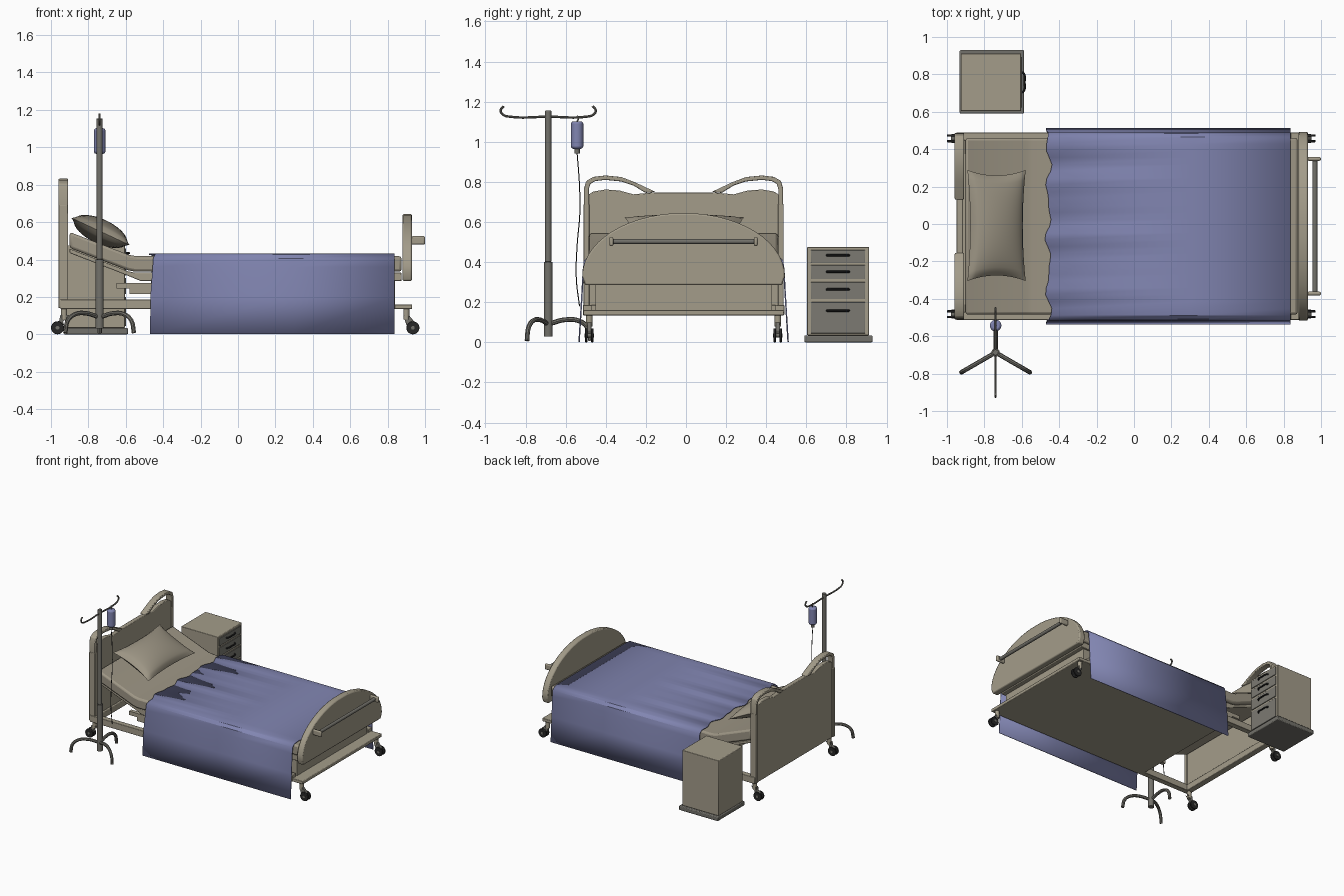
import bpy, bmesh, math
from mathutils import Vector, Matrix

cube = bpy.data.objects.get("Cube")
if cube:
    bpy.data.objects.remove(cube, do_unlink=True)

YC = -0.012  # centre line of the bed
made = []


def material(name, rgb):
    m = bpy.data.materials.new(name)
    m.use_nodes = True
    m.diffuse_color = (*rgb, 1)
    m.node_tree.nodes["Principled BSDF"].inputs["Base Color"].default_value = (*rgb, 1)
    return m


BEIGE = material("beige", (0.37, 0.335, 0.255))
LINEN = material("linen", (0.34, 0.305, 0.235))
BLUE = material("blanket blue", (0.22, 0.235, 0.44))
STEEL = material("grey metal", (0.17, 0.165, 0.145))
DRAWER = material("drawer grey", (0.2, 0.195, 0.17))
BLACK = material("black", (0.02, 0.02, 0.02))


def finish(name, bm, mat, bevel=0):
    bmesh.ops.recalc_face_normals(bm, faces=bm.faces)
    me = bpy.data.meshes.new(name)
    bm.to_mesh(me)
    bm.free()
    me.materials.append(mat)
    ob = bpy.data.objects.new(name, me)
    bpy.context.collection.objects.link(ob)
    if bevel:
        b = ob.modifiers.new("bevel", "BEVEL")
        b.width, b.segments = bevel, 2
    made.append(ob)
    return ob


def prism(name, pts, axis, a, b, mat, bevel=0):
    """Extrude a profile along x (profile y,z) or along y (profile x,z)."""
    bm = bmesh.new()
    at = (lambda p: (a, p[0], p[1])) if axis == "x" else (lambda p: (p[0], a, p[1]))
    face = bm.faces.new([bm.verts.new(at(p)) for p in pts])
    new = bmesh.ops.extrude_face_region(bm, geom=[face])["geom"]
    step = Vector((b - a, 0, 0) if axis == "x" else (0, b - a, 0))
    bmesh.ops.translate(bm, vec=step, verts=[v for v in new if isinstance(v, bmesh.types.BMVert)])
    return finish(name, bm, mat, bevel)


def box(name, x0, x1, y0, y1, z0, z1, mat, bevel=0):
    return prism(name, [(x0, z0), (x1, z0), (x1, z1), (x0, z1)], "y", y0, y1, mat, bevel)


def cyl(name, a, b, r, mat, bevel=0, seg=20):
    a, b = Vector(a), Vector(b)
    bm = bmesh.new()
    turn = (b - a).to_track_quat("Z", "Y").to_matrix().to_4x4()
    bmesh.ops.create_cone(bm, cap_ends=True, segments=seg, radius1=r, radius2=r,
                          depth=(b - a).length, matrix=Matrix.Translation((a + b) / 2) @ turn)
    return finish(name, bm, mat, bevel)


def tube(name, pts, r, mat):
    cu = bpy.data.curves.new(name, "CURVE")
    cu.dimensions, cu.bevel_depth, cu.bevel_resolution = "3D", r, 2
    cu.use_fill_caps, cu.resolution_u = True, 6
    sp = cu.splines.new("BEZIER")
    sp.bezier_points.add(len(pts) - 1)
    for bp, p in zip(sp.bezier_points, pts):
        bp.co = p
        bp.handle_left_type = bp.handle_right_type = "AUTO"
    tmp = bpy.data.objects.new(name, cu)
    bpy.context.collection.objects.link(tmp)
    me = bpy.data.meshes.new_from_object(tmp.evaluated_get(bpy.context.evaluated_depsgraph_get()))
    bpy.data.objects.remove(tmp, do_unlink=True)
    me.materials.clear()
    me.materials.append(mat)
    ob = bpy.data.objects.new(name, me)
    bpy.context.collection.objects.link(ob)
    made.append(ob)


def symmetric(half):
    return [(YC + y, z) for y, z in half] + [(YC - y, z) for y, z in reversed(half)]


# Headboard: panel plus a looped grip at each side
panel = [(0.48, 0.14), (0.495, 0.16), (0.495, 0.7), (0.485, 0.73), (0.45, 0.752),
         (0.39, 0.762), (0.32, 0.757), (0.25, 0.738), (0.14, 0.748)]
prism("headboard", symmetric(panel), "x", -0.95, -0.915, BEIGE, 0.004)
outer = [(0.496, 0.68), (0.496, 0.77), (0.485, 0.805), (0.45, 0.825), (0.39, 0.832),
         (0.31, 0.824), (0.24, 0.797), (0.14, 0.75)]
inner = [(0.19, 0.745), (0.25, 0.782), (0.31, 0.802), (0.39, 0.81), (0.44, 0.804),
         (0.465, 0.79), (0.472, 0.765), (0.472, 0.68)]
for s, side in ((1, "left"), (-1, "right")):
    prism(side + "_headboard_grip", [(YC + s * y, z) for y, z in outer + inner],
          "x", -0.96, -0.908, BEIGE, 0.005)
    y = YC + s * 0.484
    box(side + "_headboard_post", -0.96, -0.908, y - 0.014, y + 0.014, 0.14, 0.69, BEIGE, 0.004)

# Footboard: arched panel with a push rail
arch = [(0.49, 0.285)] + [(0.505 * math.cos(t), 0.33 + 0.315 * math.sin(t))
                          for t in [math.pi / 2 * i / 14 for i in range(14)]]
prism("footboard", symmetric(arch), "x", 0.88, 0.93, BEIGE, 0.008)
for y in (-0.372, 0.348):
    box("rail_bracket", 0.925, 1.0, y - 0.01, y + 0.01, 0.48, 0.525, BEIGE, 0.008)
cyl("push_rail", (0.967, -0.372, 0.503), (0.967, 0.348, 0.503), 0.013, STEEL)

# Base frame
box("base_slab", -0.5, 0.93, YC - 0.5, YC + 0.5, 0.135, 0.16, BEIGE, 0.004)
box("base_core", -0.45, 0.84, YC - 0.44, YC + 0.44, 0.16, 0.29, BEIGE)
box("head_cross_rail", -0.95, -0.9, YC - 0.5, YC + 0.5, 0.135, 0.185, BEIGE, 0.004)
for s in (1, -1):
    y = YC + s * 0.48
    box("side_rail", -0.95, 0.84, y - 0.022, y + 0.022, 0.135, 0.187, BEIGE, 0.004)
    y = YC + s * 0.42
    box("lift_bracket", -0.65, -0.44, y - 0.015, y + 0.015, 0.245, 0.275, BEIGE)
    box("lift_foot", -0.58, -0.44, y - 0.015, y + 0.015, 0.215, 0.245, BEIGE)

# Mattress and its raised backrest board
prism("mattress", [(-0.9, 0.547), (-0.58, 0.424), (-0.54, 0.418), (0.875, 0.418), (0.875, 0.335),
                   (-0.55, 0.335), (-0.59, 0.343), (-0.9, 0.462)],
      "y", YC - 0.473, YC + 0.473, LINEN, 0.014)
prism("mattress_board", [(-0.9, 0.458), (-0.59, 0.338), (-0.55, 0.33), (0.875, 0.33), (0.875, 0.285),
                         (-0.52, 0.285), (-0.58, 0.31), (-0.9, 0.435)],
      "y", YC - 0.455, YC + 0.455, BEIGE, 0.004)

# Blanket: draped cross-section with a wavy edge at the head end
drape = [(0.44, 0.429), (0.475, 0.424), (0.494, 0.405), (0.5, 0.36), (0.509, 0.2), (0.521, 0.002)]
section = [(-y, z) for y, z in reversed(drape)]
section += [(-0.44 + 0.88 * i / 24, 0.429) for i in range(1, 24)] + drape
bm = bmesh.new()
rows = []
for y, z in section:
    wave = 0.012 * math.sin(y * 24) + 0.008 * math.sin(y * 41 + 1)
    start = -0.458 + (wave if z > 0.35 else 0.01 * math.sin(z * 15) - 0.012)
    rows.append([bm.verts.new((x, YC + y, z)) for x in (start, 0.3, 0.838)])
for r0, r1 in zip(rows, rows[1:]):
    for i in range(2):
        bm.faces.new((r0[i], r0[i + 1], r1[i + 1], r1[i]))
blanket = finish("blanket", bm, BLUE)
thick = blanket.modifiers.new("thickness", "SOLIDIFY")
thick.thickness, thick.offset = 0.007, 0

# Pillow: two puffed grids with drawn-out corners, sharing one seam
bm = bmesh.new()
for s in (1, -1):
    grid = bmesh.ops.create_grid(bm, x_segments=18, y_segments=24, size=1)["verts"]
    for v in grid:
        u, w = v.co.x, v.co.y
        puff = max(0, (1 - u ** 2) * (1 - w ** 2)) ** 0.5
        v.co = (0.172 * u * (1 - 0.1 * (1 - w * w)), 0.297 * w * (1 - 0.1 * (1 - u * u)), s * 0.066 * puff)
bmesh.ops.remove_doubles(bm, verts=bm.verts, dist=0.0005)
pillow = finish("pillow", bm, LINEN)
pillow.location = (-0.735, -0.008, 0.55)
pillow.rotation_euler = (0, math.radians(25), 0)

# Casters
for x, out in ((-0.93, -0.035), (0.9, 0.035)):
    for s in (1, -1):
        y, wx = YC + s * 0.47, x + out
        cyl("caster_stem", (x, y, 0.08), (x, y, 0.14), 0.016, BEIGE)
        prism("caster_fork", [(x - 0.016, 0.1), (x + 0.016, 0.1), (wx + out * 0.4, 0.06),
                              (wx, 0.03), (x, 0.05)], "y", y - 0.011, y + 0.011, STEEL, 0.003)
        for d in (-0.015, 0.015):
            cyl("caster_wheel", (wx, y + d - 0.006, 0.035), (wx, y + d + 0.006, 0.035), 0.035, BLACK, 0.003)
        cyl("caster_axle", (wx, y - 0.024, 0.035), (wx, y + 0.024, 0.035), 0.01, STEEL)

# Drip stand
PX, PY = -0.74, -0.687
cyl("stand_lower_pole", (PX, PY, 0.03), (PX, PY, 0.4), 0.022, STEEL)
cyl("stand_upper_pole", (PX, PY, 0.4), (PX, PY, 1.155), 0.016, STEEL, 0.004)
for k in range(3):
    a = math.radians(90 + 120 * k)
    leg = [(0.015, 0.095), (0.08, 0.112), (0.15, 0.108), (0.195, 0.075), (0.212, 0.008)]
    tube("stand_leg", [(PX + r * math.cos(a), PY + r * math.sin(a), z) for r, z in leg], 0.012, STEEL)
hook = [(0, 1.125), (0.19, 1.125), (0.225, 1.135), (0.237, 1.155), (0.222, 1.178)]
for s in (1, -1):
    tube("stand_hook", [(PX, PY + s * d, z) for d, z in hook], 0.006, STEEL)

# Drip bag, hanger, nozzle and line
BY = -0.543
cyl("drip_bag", (PX, BY, 0.965), (PX, BY, 1.102), 0.031, BLUE, 0.012)
tube("bag_hanger", [(PX, BY, 1.1), (PX, BY + 0.006, 1.115), (PX, BY, 1.13)], 0.004, STEEL)
cyl("bag_nozzle", (PX, BY, 0.942), (PX, BY, 0.966), 0.014, STEEL)
tube("drip_line", [(PX, BY + d, z) for d, z in ((0, 0.945), (0.012, 0.78), (0.014, 0.65), (0, 0.48),
                                                (-0.004, 0.32), (0.012, 0.18))], 0.0025, BLACK)

# Bedside cabinet with drawers facing the foot of the bed
box("cabinet_plinth", -0.932, -0.588, 0.59, 0.93, 0, 0.035, STEEL, 0.006)
box("cabinet_body", -0.926, -0.604, 0.604, 0.912, 0.035, 0.476, BEIGE, 0.004)
for z0, z1, grip in ((0.398, 0.46, 0.434), (0.315, 0.385, 0.352), (0.215, 0.3, 0.264), (0.045, 0.2, 0.158)):
    box("drawer_front", -0.606, -0.598, 0.623, 0.893, z0, z1, DRAWER, 0.002)
    tube("drawer_handle", [(-0.6, 0.702, grip), (-0.587, 0.715, grip), (-0.585, 0.758, grip),
                           (-0.587, 0.8, grip), (-0.6, 0.813, grip)], 0.006, BLACK)

# Smooth shading with sharp edges kept
bpy.ops.object.select_all(action="DESELECT")
for ob in made:
    ob.select_set(True)
bpy.context.view_layer.objects.active = made[0]
bpy.ops.object.shade_smooth_by_angle(angle=math.radians(35))
